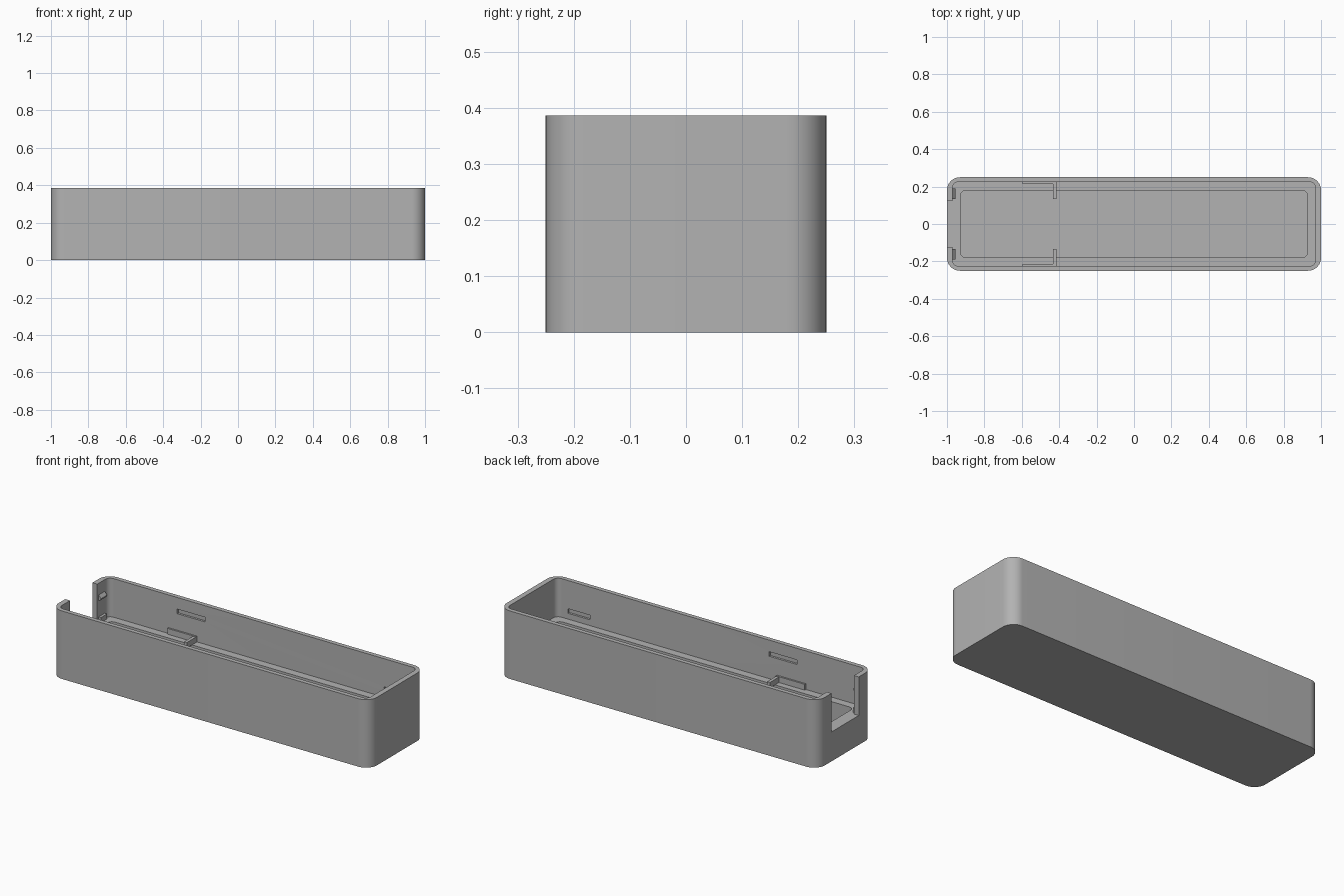
import bpy, bmesh, math
from mathutils import Vector

cube = bpy.data.objects.get("Cube")
if cube:
    bpy.data.objects.remove(cube, do_unlink=True)

grey = bpy.data.materials.new("plain_grey")
grey.use_nodes = True
grey.diffuse_color = (0.45, 0.45, 0.45, 1)
grey.node_tree.nodes["Principled BSDF"].inputs["Base Color"].default_value = (0.45, 0.45, 0.45, 1)


def prism(name, outline, offset):
    """Extrude a closed 3D outline by an offset."""
    bm = bmesh.new()
    face = bm.faces.new([bm.verts.new(p) for p in outline])
    ext = bmesh.ops.extrude_face_region(bm, geom=[face])
    bmesh.ops.translate(bm, vec=Vector(offset),
                        verts=[g for g in ext["geom"] if isinstance(g, bmesh.types.BMVert)])
    bmesh.ops.recalc_face_normals(bm, faces=bm.faces)
    mesh = bpy.data.meshes.new(name)
    bm.to_mesh(mesh)
    bm.free()
    mesh.materials.append(grey)
    obj = bpy.data.objects.new(name, mesh)
    bpy.context.collection.objects.link(obj)
    return obj


def rounded_block(name, hx, hy, r, z0, z1, steps=12):
    pts = []
    for quadrant, (sx, sy) in enumerate([(1, 1), (-1, 1), (-1, -1), (1, -1)]):
        for i in range(steps + 1):
            a = (quadrant + i / steps) * math.pi / 2
            pts.append((sx * (hx - r) + r * math.cos(a), sy * (hy - r) + r * math.sin(a), z0))
    return prism(name, pts, (0, 0, z1 - z0))


def box(name, x0, x1, y0, y1, z0, z1):
    return prism(name, [(x0, y0, z0), (x1, y0, z0), (x1, y1, z0), (x0, y1, z0)], (0, 0, z1 - z0))


def select(obj):
    bpy.ops.object.select_all(action='DESELECT')
    obj.select_set(True)
    bpy.context.view_layer.objects.active = obj


def cut(obj, cutter):
    select(obj)
    mod = obj.modifiers.new("cut", 'BOOLEAN')
    mod.operation = 'DIFFERENCE'
    mod.solver = 'EXACT'
    mod.object = cutter
    bpy.ops.object.modifier_apply(modifier=mod.name)
    bpy.data.objects.remove(cutter, do_unlink=True)


HEIGHT, LEDGE, FLOOR = 0.386, 0.167, 0.03

# Tray: outer shell, upper cavity, lower well and open end
tray = rounded_block("tray", 1, 0.25, 0.07, 0, HEIGHT)
cut(tray, rounded_block("cavity_cutter", 0.97, 0.225, 0.03, LEDGE, HEIGHT + 0.1))
cut(tray, rounded_block("well_cutter", 0.928, 0.18, 0.03, FLOOR, LEDGE + 0.1))
cut(tray, box("notch_cutter", -1.1, -0.9, -0.122, 0.122, LEDGE, HEIGHT + 0.1))

# Shallow latch slots inside both long walls
for s in (-1, 1):
    for x0, x1, z in ((-0.54, -0.365, 0.307), (0.76, 0.9, 0.213)):
        ys = sorted((s * 0.2, s * 0.237))
        cut(tray, box("slot_cutter", x0, x1, ys[0], ys[1], z - 0.013, z + 0.013))
select(tray)
bpy.ops.object.shade_smooth_by_angle(angle=math.radians(30))

# Mirrored board supports and end clips
for s, side in ((1, "left"), (-1, "right")):
    def mbox(name, x0, x1, y0, y1, z0, z1):
        ya, yb = sorted((s * y0, s * y1))
        return box(side + "_" + name, x0, x1, ya, yb, z0, z1)

    mbox("side_rail", -0.595, -0.415, 0.215, 0.23, LEDGE - 0.005, 0.2)
    mbox("board_tab", -0.433, -0.415, 0.135, 0.22, LEDGE, 0.198)
    mbox("end_stop", -0.975, -0.955, 0.135, 0.19, LEDGE - 0.005, 0.195)
    prism(side + "_end_clip",
          [(-0.975, s * 0.135, 0.285), (-0.955, s * 0.135, 0.295),
           (-0.955, s * 0.135, 0.302), (-0.975, s * 0.135, 0.325)],
          (0, s * 0.055, 0))
